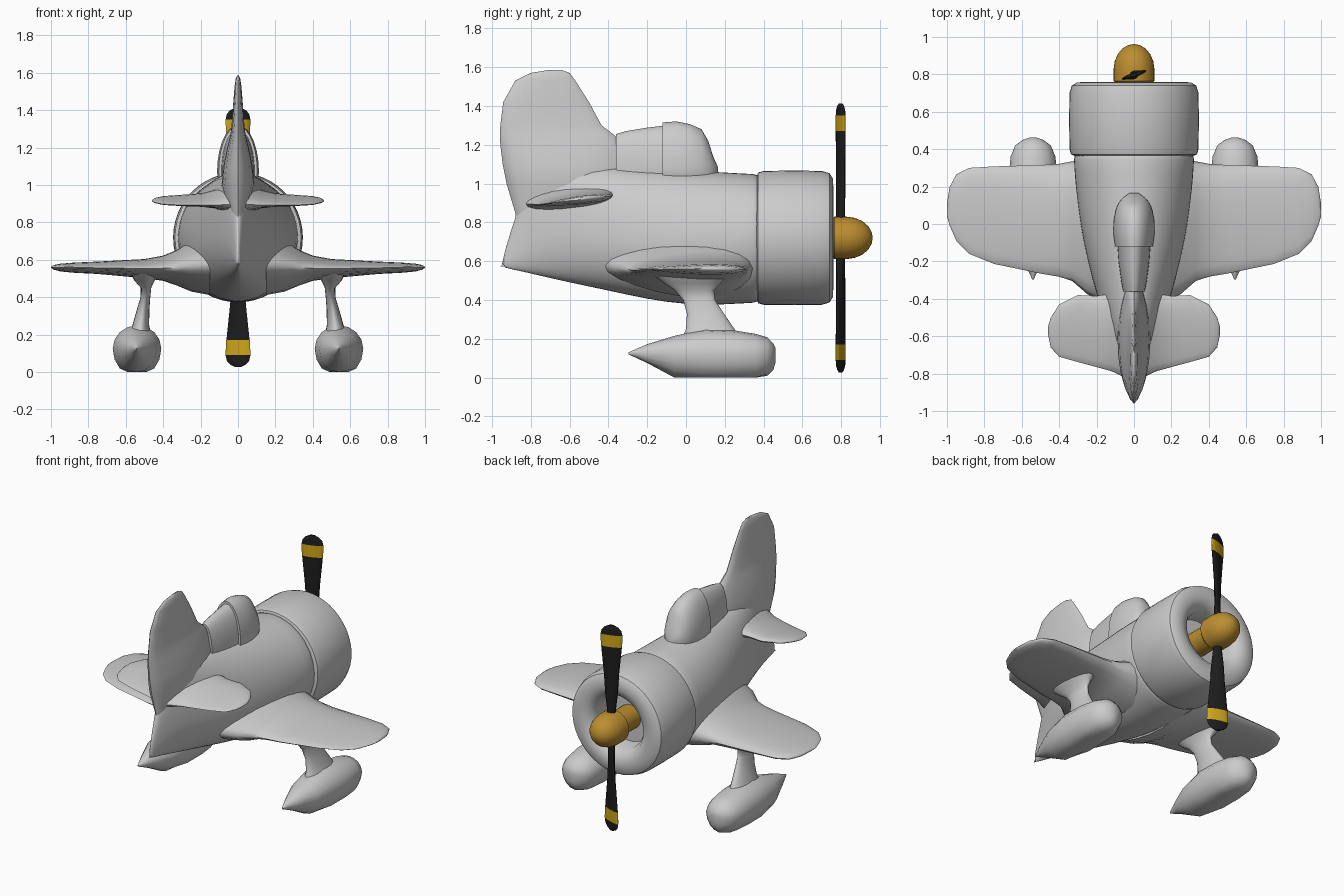
import bpy, bmesh
from math import sin, cos, pi, radians

AXIS_Z = 0.72  # height of the engine axis


def material(name, rgb):
    m = bpy.data.materials.new(name)
    m.diffuse_color = (*rgb, 1)
    return m


orange = material("orange", (0.50, 0.27, 0.03))
yellow = material("yellow", (0.62, 0.38, 0.01))
black = material("black", (0.012, 0.012, 0.012))


def finish(name, bm, mat=None, mirror=False, subsurf=0, angle=40):
    bmesh.ops.recalc_face_normals(bm, faces=bm.faces)
    me = bpy.data.meshes.new(name)
    bm.to_mesh(me)
    bm.free()
    for p in me.polygons:
        p.use_smooth = True
    me.set_sharp_from_angle(angle=radians(angle))
    ob = bpy.data.objects.new(name, me)
    bpy.context.collection.objects.link(ob)
    if mat:
        me.materials.append(mat)
    if mirror:
        ob.modifiers.new("mirror", 'MIRROR')
    if subsurf:
        ob.modifiers.new("smooth", 'SUBSURF').levels = subsurf
        ob.modifiers["smooth"].render_levels = subsurf
    return ob


def loft(name, rings, **kw):
    bm = bmesh.new()
    vs = [[bm.verts.new(p) for p in r] for r in rings]
    n = len(vs[0])
    for a, b in zip(vs, vs[1:]):
        for i in range(n):
            j = (i + 1) % n
            bm.faces.new((a[i], a[j], b[j], b[i]))
    bm.faces.new(vs[0])
    bm.faces.new(vs[-1])
    return finish(name, bm, **kw)


def lathe(name, profile, n=40, **kw):
    """Turn (radius, y) points around the engine axis."""
    return loft(name, [[(r * cos(2 * pi * i / n), y, AXIS_Z + r * sin(2 * pi * i / n))
                        for i in range(n)] for r, y in profile], **kw)


def body_ring(y, hw, zb, zc, zt, xc=0, n=28, floor=-9):
    """Oval across y with separate upper and lower heights."""
    pts = []
    for i in range(n):
        c, s = cos(2 * pi * i / n), sin(2 * pi * i / n)
        pts.append((xc + hw * c, y, max(floor, zc + s * (zt - zc if s > 0 else zc - zb))))
    return pts


def foil_ring(x, le, te, zt, zb, tilt=0, n=20):
    """Wing section: blunt leading edge, thin trailing edge."""
    pts = []
    for i in range(n):
        c, s = cos(2 * pi * i / n), sin(2 * pi * i / n)
        y = (le - te) / 2 * c
        pts.append((x, (le + te) / 2 + y, (zt + zb) / 2 + (zt - zb) / 2 * s * (0.92 + 0.3 * c) + tilt * y))
    return pts


def flat_ring(z, x, hx, yf, yb, n=20):
    """Horizontal oval used for the fin and the struts."""
    return [(x + hx * sin(2 * pi * i / n),
             (yf + yb) / 2 + (yf - yb) / 2 * cos(2 * pi * i / n), z) for i in range(n)]


# Fuselage
loft("fuselage", [body_ring(*s) for s in [
    (0.42, .325, .385, .72, 1.05), (0.36, .325, .385, .72, 1.05),
    (0.20, .315, .373, .70, 1.06), (0.0, .29, .373, .69, 1.07),
    (-0.2, .25, .402, .69, 1.08), (-0.4, .195, .447, .71, 1.09),
    (-0.6, .13, .488, .74, 1.11), (-0.78, .065, .53, .75, 1.08),
    (-0.86, .03, .55, .66, .90), (-0.95, .008, .568, .58, .60)]], subsurf=1)

# Engine cowl with open front
lathe("engine_cowl", [(.01, .60), (.165, .60), (.175, .70), (.20, .742), (.25, .76), (.305, .757),
                      (.333, .74), (.345, .70), (.347, .56), (.345, .40), (.337, .372), (.31, .362)], n=48)

# Propeller shaft and spinner
lathe("propeller_shaft", [(.08, .58), (.08, .77)], n=28, mat=orange)
lathe("spinner", [(.10, .755), (.109, .765), (.109, .83), (.103, .87), (.086, .91),
                  (.06, .94), (.03, .957), (.003, .962)], n=32, mat=orange)


# Propeller blades: black blade, yellow band, black tip
def blade_ring(r, hw, ht, deg, side, n=14):
    a = radians(deg)
    pts = []
    for i in range(n):
        u, v = hw * cos(2 * pi * i / n), ht * sin(2 * pi * i / n)
        pts.append((side * (u * cos(a) - v * sin(a)), .797 + u * sin(a) + v * cos(a), AXIS_Z + side * r))
    return pts


blade_parts = [
    ("blade", black, [(.05, .026, .024, 40), (.13, .028, .02, 38), (.22, .038, .016, 32),
                      (.36, .047, .014, 26), (.55, .066, .013, 20)]),
    ("blade_band", yellow, [(.55, .067, .014, 20), (.63, .071, .013, 19)]),
    ("blade_tip", black, [(.63, .07, .012, 19), (.66, .063, .012, 19),
                          (.68, .045, .011, 19), (.693, .018, .008, 19)])]
for side, label in ((1, "upper"), (-1, "lower")):
    for part, mat, secs in blade_parts:
        loft(f"{label}_{part}", [blade_ring(*s, side) for s in secs], mat=mat)

# Main wings with flared roots
loft("wings", [foil_ring(*s) for s in [
    (.15, .36, -.42, .75, .405), (.25, .35, -.375, .71, .425), (.33, .335, -.305, .655, .46),
    (.40, .322, -.282, .625, .485), (.50, .315, -.265, .606, .50), (.75, .308, -.213, .592, .523),
    (.88, .30, -.16, .586, .53), (.95, .265, -.09, .58, .537), (.985, .20, -.01, .573, .547),
    (1.0, .11, .04, .563, .557)]], mirror=True, angle=60)

# Tailplane
loft("tailplane", [foil_ring(*s, tilt=.12) for s in [
    (.03, -.35, -.83, 1.02, .83), (.12, -.37, -.787, .965, .872), (.20, -.385, -.765, .945, .885),
    (.30, -.38, -.738, .938, .89), (.40, -.43, -.71, .933, .896), (.445, -.50, -.66, .926, .905),
    (.46, -.55, -.59, .918, .912)]], mirror=True, angle=60)

# Tail fin
loft("tail_fin", [flat_ring(z, 0, hx, yf, yb) for z, hx, yf, yb in [
    (.572, .008, -.70, -.958), (.605, .018, -.65, -.925), (.65, .028, -.6, -.882), (.70, .035, -.5, -.864),
    (.85, .05, -.40, -.88), (1.0, .088, -.30, -.925), (1.1, .078, -.30, -.945),
    (1.2, .058, -.32, -.957), (1.25, .045, -.37, -.96), (1.30, .036, -.435, -.957),
    (1.42, .027, -.50, -.942), (1.53, .018, -.57, -.88), (1.57, .012, -.60, -.80),
    (1.585, .004, -.64, -.71)]], angle=60)

# Canopy: windshield hood and narrower rear section
loft("canopy_front", [body_ring(y, hw, .95, 1.07, zt) for y, hw, zt in [
    (-.12, .103, 1.315), (-.05, .112, 1.32), (.02, .11, 1.306), (.08, .098, 1.28),
    (.115, .082, 1.22), (.14, .06, 1.14), (.165, .025, 1.085)]])
loft("canopy_rear", [body_ring(y, hw, .95, 1.07, zt) for y, hw, zt in [
    (-.36, .058, 1.255), (-.31, .068, 1.27), (-.2, .083, 1.288), (-.1, .09, 1.30)]])

# Landing gear struts
loft("gear_struts", [flat_ring(z, x, hx, yf, yb) for z, x, hx, yf, yb in [
    (.53, .50, .075, .22, -.17), (.49, .50, .055, .18, -.12), (.45, .492, .028, .145, -.06),
    (.40, .495, .026, .15, -.015), (.33, .508, .034, .195, .005), (.25, .52, .045, .25, 0),
    (.18, .53, .07, .29, -.03)]], mirror=True, angle=60)

# Wheel fairings, flat underneath
loft("wheel_fairings", [body_ring(y, hw, zb, .125, zt, xc=.54, n=16, floor=0) for y, hw, zb, zt in [
    (-.297, .004, .12, .13), (-.20, .048, .075, .172), (-.06, .105, .0, .215), (.10, .13, -.025, .25),
    (.25, .13, -.025, .243), (.36, .12, -.02, .225), (.42, .095, .01, .207), (.45, .055, .04, .175),
    (.462, .02, .08, .15)]], mirror=True, angle=50)
